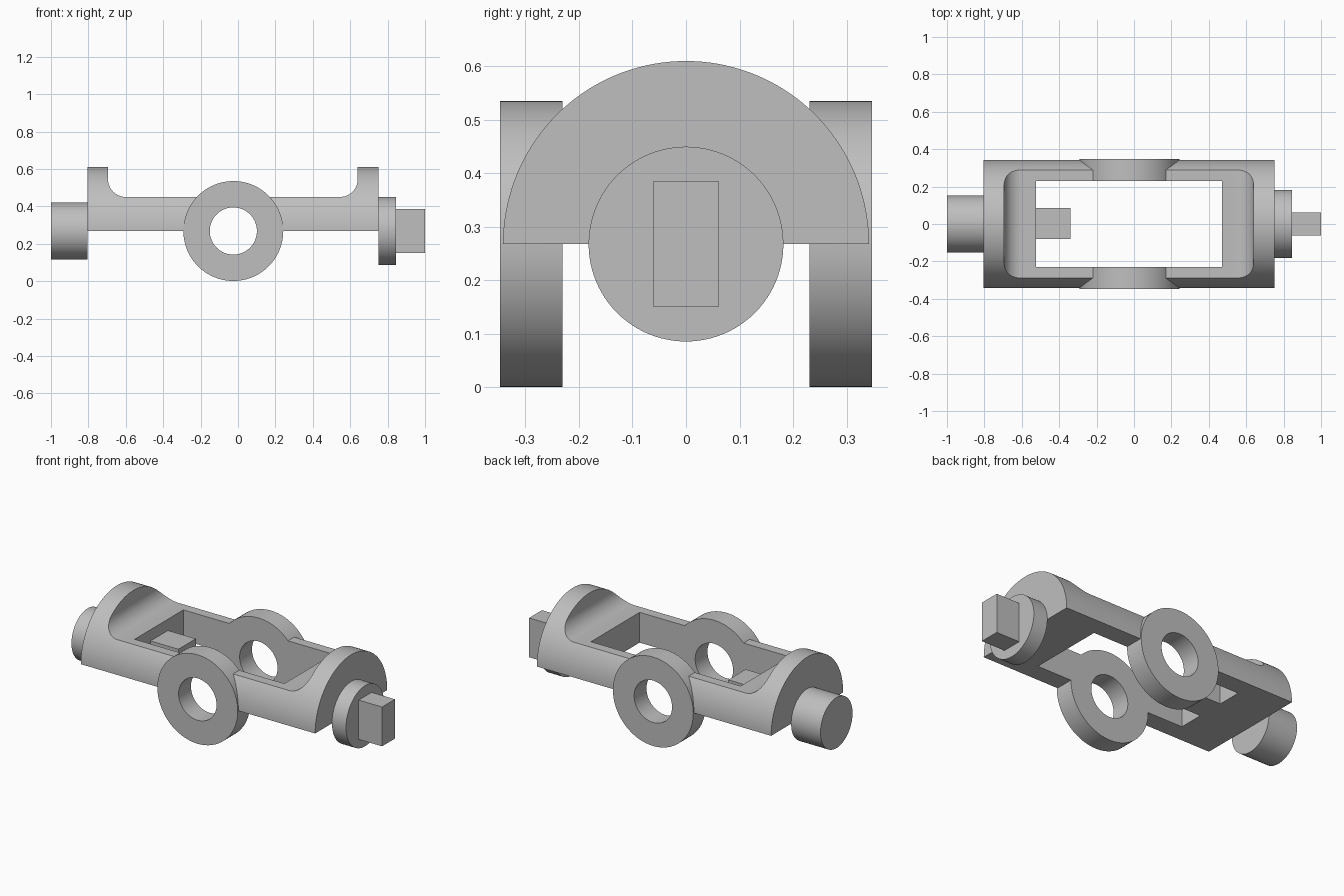
import bpy, bmesh, math
from mathutils import Vector

cube = bpy.data.objects.get("Cube")
if cube:
    bpy.data.objects.remove(cube, do_unlink=True)

AXIS_Z = 0.268
RING_X = -0.025

grey = bpy.data.materials.new("plain grey")
grey.use_nodes = True
colour = (0.52, 0.52, 0.52, 1)
grey.diffuse_color = colour
grey.node_tree.nodes["Principled BSDF"].inputs["Base Color"].default_value = colour


def prism(name, outline, direction):
    """Extrude a closed 3D outline along a direction."""
    bm = bmesh.new()
    face = bm.faces.new([bm.verts.new(p) for p in outline])
    moved = bmesh.ops.extrude_face_region(bm, geom=[face])["geom"]
    verts = [v for v in moved if isinstance(v, bmesh.types.BMVert)]
    bmesh.ops.translate(bm, verts=verts, vec=Vector(direction))
    bmesh.ops.recalc_face_normals(bm, faces=bm.faces)
    mesh = bpy.data.meshes.new(name)
    bm.to_mesh(mesh)
    bm.free()
    mesh.materials.append(grey)
    obj = bpy.data.objects.new(name, mesh)
    bpy.context.collection.objects.link(obj)
    return obj


def arc(radius, start, end, steps):
    for i in range(steps + 1):
        a = math.radians(start + (end - start) * i / steps)
        yield radius * math.cos(a), radius * math.sin(a)


def rod_x(name, x0, x1, radius):
    pts = [(x0, u, AXIS_Z + v) for u, v in arc(radius, 0, 360, 96)][:-1]
    return prism(name, pts, (x1 - x0, 0, 0))


def rod_y(name, y0, y1, radius):
    pts = [(RING_X + u, y0, AXIS_Z + v) for u, v in arc(radius, 0, 360, 96)][:-1]
    return prism(name, pts, (0, y1 - y0, 0))


def box(name, x, y, z):
    pts = [(x[0], y[0], z[0]), (x[0], y[1], z[0]),
           (x[0], y[1], z[1]), (x[0], y[0], z[1])]
    return prism(name, pts, (x[1] - x[0], 0, 0))


def combine(target, tool, operation):
    mod = target.modifiers.new(operation, 'BOOLEAN')
    mod.operation = operation
    mod.solver = 'EXACT'
    mod.object = tool
    bpy.context.view_layer.objects.active = target
    bpy.ops.object.modifier_apply(modifier=mod.name)
    bpy.data.objects.remove(tool, do_unlink=True)


# Half-round frame
frame = prism("frame", [(-0.805, u, AXIS_Z + v) for u, v in arc(0.342, 0, 180, 72)],
              (1.557, 0, 0))

# Upper recess with filleted ends
r, left, right, floor = 0.095, -0.695, 0.64, 0.45
recess = [(left, -1, 0.9)]
recess += [(left + r + u, -1, floor + r + v) for u, v in arc(r, 180, 270, 16)]
recess += [(right - r + u, -1, floor + r + v) for u, v in arc(r, 270, 360, 16)]
recess += [(right, -1, 0.9)]
combine(frame, prism("recess_cutter", recess, (0, 2, 0)), 'DIFFERENCE')

# Side rings, central window and cross bore
for side in (-1, 1):
    combine(frame, rod_y("side_ring", side * 0.2, side * 0.348, 0.267), 'UNION')
combine(frame, box("window_cutter", (-0.525, 0.47), (-0.231, 0.231), (-0.5, 1)), 'DIFFERENCE')
combine(frame, rod_y("bore_cutter", -1, 1, 0.126), 'DIFFERENCE')

# End shafts, drive key and inner tab
parts = [
    frame,
    rod_x("right_shaft", -1.0, -0.805, 0.152),
    rod_x("left_collar", 0.752, 0.845, 0.182),
    box("left_drive_key", (0.845, 1.0), (-0.061, 0.061), (0.15, 0.386)),
    box("inner_tab", (-0.525, -0.34), (-0.08, 0.085), (AXIS_Z, 0.382)),
]

# Smooth round surfaces, sharp edges
bpy.ops.object.select_all(action='DESELECT')
for obj in parts:
    obj.select_set(True)
bpy.context.view_layer.objects.active = frame
bpy.ops.object.shade_smooth_by_angle(angle=math.radians(25))
